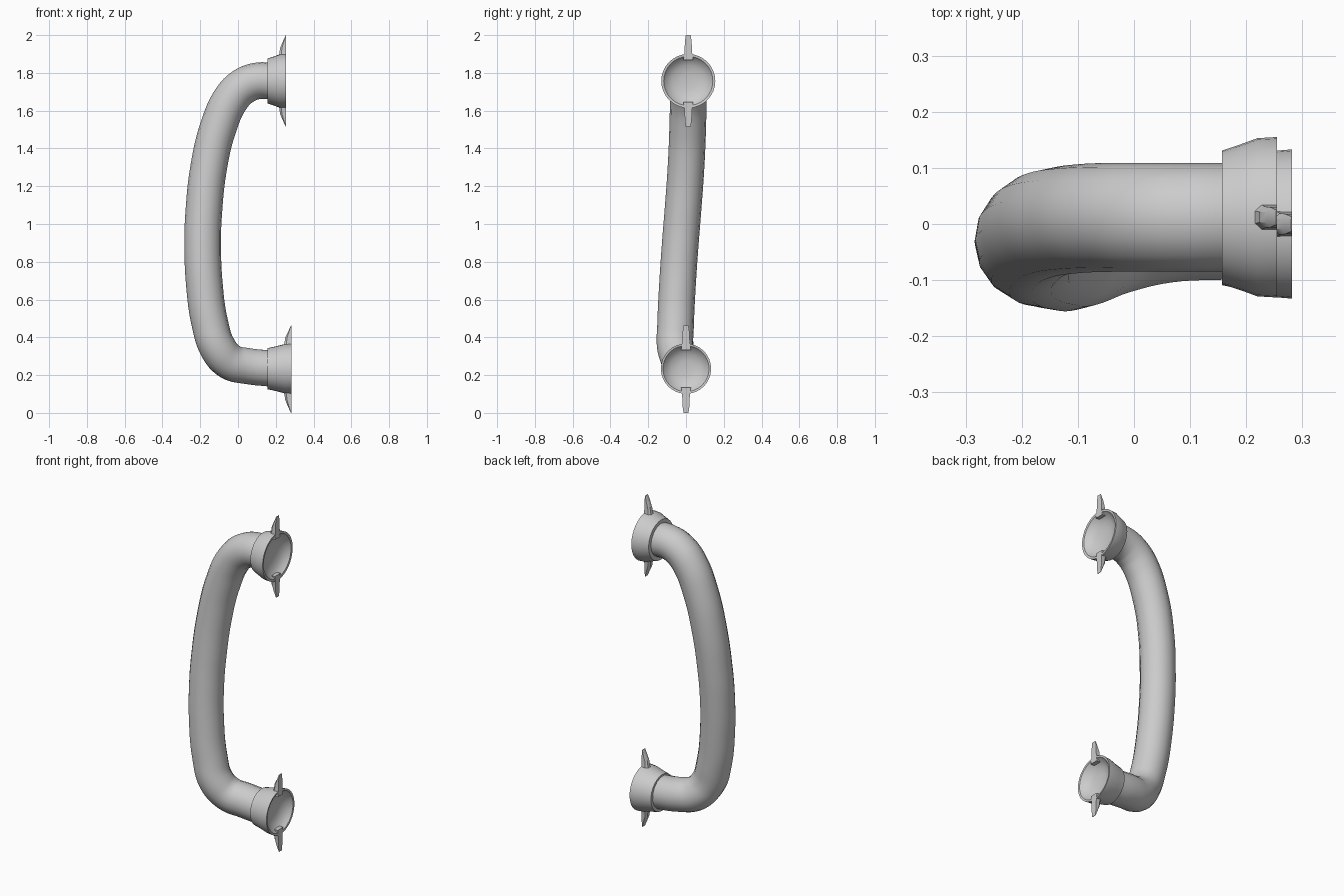
import bpy, bmesh, math

if "Cube" in bpy.data.objects:
    bpy.data.objects.remove(bpy.data.objects["Cube"])

def finish(name, bm):
    bmesh.ops.recalc_face_normals(bm, faces=bm.faces)
    me = bpy.data.meshes.new(name)
    bm.to_mesh(me)
    bm.free()
    ob = bpy.data.objects.new(name, me)
    bpy.context.collection.objects.link(ob)
    bpy.ops.object.select_all(action='DESELECT')
    ob.select_set(True)
    bpy.context.view_layer.objects.active = ob
    bpy.ops.object.shade_smooth_by_angle(angle=math.radians(35))
    return ob

# Bent grip tube
path = [(0.18, 0.012, 1.757), (0.10, 0.012, 1.757), (0.03, 0.012, 1.73),
        (-0.035, 0.012, 1.665), (-0.105, 0.009, 1.51), (-0.155, 0.0, 1.30),
        (-0.182, -0.018, 1.05), (-0.187, -0.03, 0.90), (-0.178, -0.045, 0.68),
        (-0.148, -0.055, 0.47), (-0.107, -0.056, 0.345), (-0.04, -0.031, 0.27),
        (0.05, -0.010, 0.248), (0.18, -0.003, 0.234)]
cu = bpy.data.curves.new("grip_tube", 'CURVE')
cu.dimensions = '3D'
cu.bevel_depth = 0.097
cu.bevel_resolution = 6
cu.resolution_u = 6
sp = cu.splines.new('BEZIER')
sp.bezier_points.add(len(path) - 1)
for p, co in zip(sp.bezier_points, path):
    p.co = co
    p.handle_left_type = p.handle_right_type = 'AUTO'
    p.radius = 1.0
grip = bpy.data.objects.new("grip_tube", cu)
bpy.context.collection.objects.link(grip)
bpy.ops.object.select_all(action='DESELECT')
grip.select_set(True)
bpy.context.view_layer.objects.active = grip
bpy.ops.object.convert(target='MESH')
bpy.ops.object.shade_smooth_by_angle(angle=math.radians(40))

def cup(name, y, z, profile, n=32):
    """Revolve (x, radius) points around the x direction through (y, z)."""
    bm = bmesh.new()
    rings = [[bm.verts.new((x, y + r * math.cos(2 * math.pi * i / n),
                            z + r * math.sin(2 * math.pi * i / n)))
              for i in range(n)] for x, r in profile]
    for a, b in zip(rings, rings[1:]):
        for i in range(n):
            j = (i + 1) % n
            bm.faces.new((a[i], a[j], b[j], b[i]))
    bm.faces.new(rings[0])
    bm.faces.new(rings[-1])
    return finish(name, bm)

def ear(name, y, z, x, r, reach, s):
    """Tapered prong ending flush with the cup rim at x; s = +1 up, -1 down."""
    bm = bmesh.new()
    # (x left, distance from cup centre, half width)
    rows = [(x - 0.055, r - 0.03, 0.026), (x - 0.036, r + 0.005, 0.021),
            (x - 0.032, r + 0.035, 0.019), (x - 0.018, reach - 0.035, 0.018),
            (x - 0.002, reach, 0.013)]
    rings = []
    for xl, d, w in rows:
        zz = z + s * d
        xm = xl + 0.3 * (x - xl)
        rings.append([bm.verts.new(c) for c in (
            (x, y - w, zz), (xm, y - w, zz), (xl, y - w * 0.5, zz),
            (xl, y + w * 0.5, zz), (xm, y + w, zz), (x, y + w, zz))])
    for a, b in zip(rings, rings[1:]):
        for i in range(6):
            j = (i + 1) % 6
            bm.faces.new((a[i], a[j], b[j], b[i]))
    bm.faces.new(rings[0])
    bm.faces.new(rings[-1])
    return finish(name, bm)

# Upper and lower mounting cups with dished ends, each with two ears
cup("upper_cup", 0.012, 1.757,
    [(0.157, 0.09), (0.157, 0.119), (0.19, 0.13), (0.22, 0.141), (0.255, 0.143),
     (0.253, 0.130), (0.235, 0.116), (0.217, 0.085), (0.208, 0.04)])
ear("upper_cup_ear_top", 0.012, 1.757, 0.255, 0.14, 0.243, 1)
ear("upper_cup_ear_bottom", 0.012, 1.757, 0.255, 0.14, 0.242, -1)

cup("lower_cup", 0.0, 0.234,
    [(0.157, 0.09), (0.157, 0.109), (0.20, 0.118), (0.245, 0.130), (0.282, 0.133),
     (0.280, 0.122), (0.262, 0.108), (0.242, 0.08), (0.233, 0.04)])
ear("lower_cup_ear_top", 0.0, 0.234, 0.282, 0.13, 0.228, 1)
ear("lower_cup_ear_bottom", 0.0, 0.234, 0.282, 0.13, 0.234, -1)
